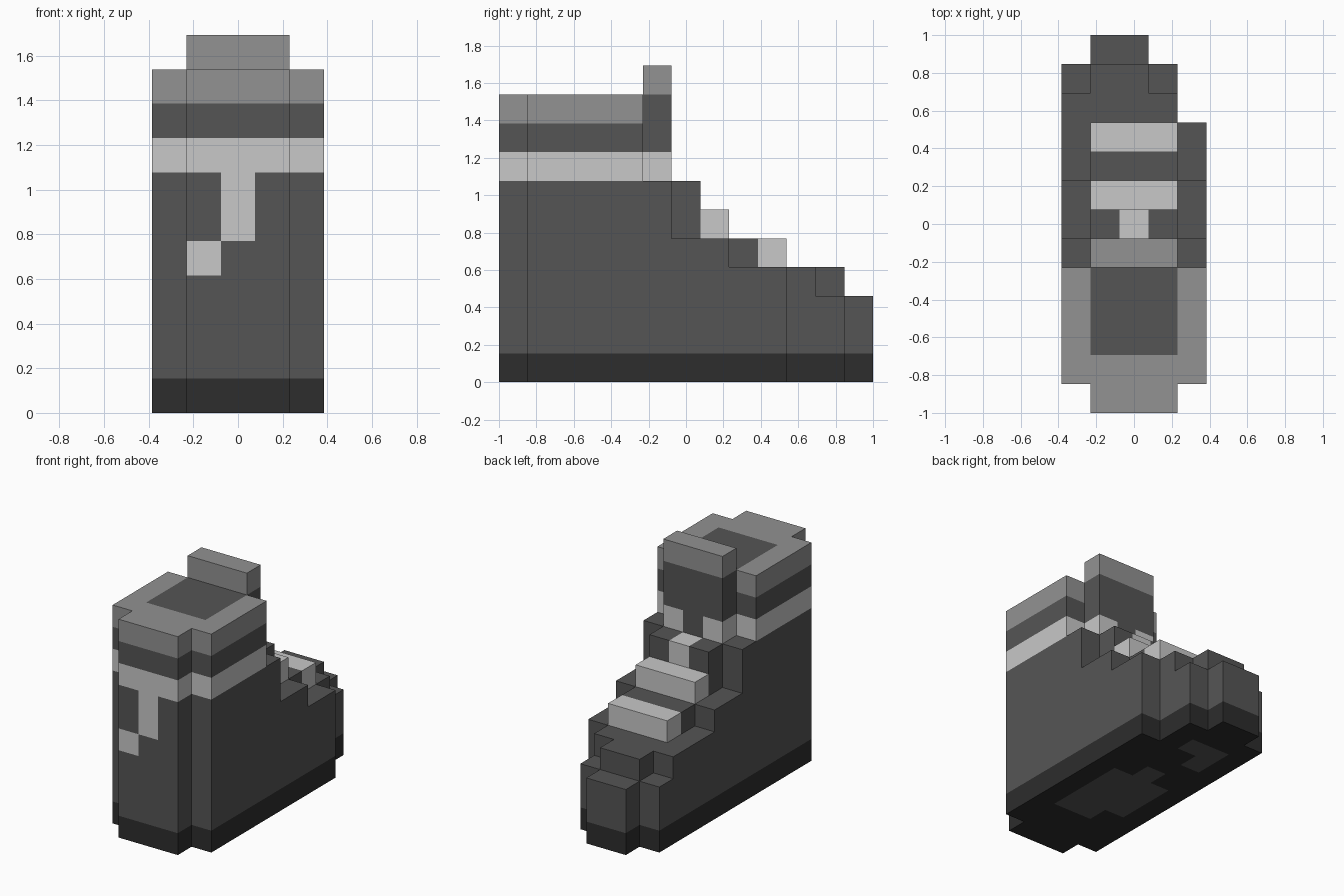
import bpy, bmesh, math
from mathutils import Vector

if "Cube" in bpy.data.objects:
    bpy.data.objects.remove(bpy.data.objects["Cube"])

U = 2 / 13                      # block size; grid is 5 x 13 x 11 blocks


def material(name, v):
    m = bpy.data.materials.new(name)
    m.diffuse_color = (v, v, v, 1)
    m.use_nodes = True
    m.node_tree.nodes["Principled BSDF"].inputs["Base Color"].default_value = m.diffuse_color
    return m


MATS = [material("sole black", 0.026), material("dark grey", 0.091),
        material("mid grey", 0.287), material("light grey", 0.578)]
BLACK, DARK, MID, LIGHT = range(4)
cells = {}                      # block -> (part name, colour)


def fill(part, colour, x, y, z):
    """Fill a box of blocks; each range is (first, end)."""
    for i in range(*x):
        for j in range(*y):
            for k in range(*z):
                cells[i, j, k] = (part, colour)


def footprint(part, colour, z):
    """Rounded heel, straight sides and a toe curving to the left."""
    fill(part, colour, (1, 4), (0, 1), z)
    fill(part, colour, (0, 5), (1, 10), z)
    fill(part, colour, (0, 4), (10, 12), z)
    fill(part, colour, (1, 3), (12, 13), z)


# Sole with dark tread patches underneath
footprint("sole", BLACK, (0, 1))
TREAD = [(x, y) for x in (2, 3) for y in range(3, 7)] + [(2, 7)]
TREAD += [(1, y) for y in range(4, 7)] + [(2, 10), (1, 10), (1, 9)]

# Foot upper, stepping down to the toe
footprint("upper", DARK, (1, 3))
fill("upper", DARK, (1, 3), (10, 12), (3, 4))
fill("upper", DARK, (0, 4), (10, 11), (3, 4))
fill("upper", DARK, (0, 5), (1, 10), (3, 4))
fill("upper", DARK, (0, 5), (1, 8), (4, 5))
fill("upper", DARK, (0, 5), (1, 6), (5, 7))
fill("upper", DARK, (1, 4), (0, 1), (3, 7))
fill("upper", DARK, (1, 4), (6, 7), (5, 7))
fill("upper", DARK, (1, 4), (8, 9), (4, 5))

# Banded collar with a dark opening on top
for k, colour in ((7, LIGHT), (8, DARK), (9, MID)):
    fill("collar", colour, (0, 5), (1, 5), (k, k + 1))
    fill("collar", colour, (1, 4), (0, 1), (k, k + 1))
fill("collar", DARK, (1, 4), (2, 5), (9, 10))

# Tongue with light lower corners and a mid grey tip
fill("tongue", DARK, (1, 4), (5, 6), (7, 10))
fill("tongue", MID, (1, 4), (5, 6), (10, 11))
for i in (1, 3):
    fill("tongue", LIGHT, (i, i + 1), (5, 6), (7, 8))

# Laces
fill("laces", LIGHT, (2, 3), (6, 7), (6, 7))
fill("laces", LIGHT, (1, 4), (7, 8), (5, 6))
fill("laces", LIGHT, (1, 4), (9, 10), (4, 5))

# Heel strap
fill("heel_strap", LIGHT, (2, 3), (0, 1), (5, 7))
fill("heel_strap", LIGHT, (1, 2), (0, 1), (4, 5))

# Build the outer skin of each part
for part in sorted({p for p, c in cells.values()}):
    bm = bmesh.new()
    for pos, (name, colour) in cells.items():
        if name != part:
            continue
        centre = Vector(pos) + Vector((0.5, 0.5, 0.5)) - Vector((2.5, 6.5, 0))
        for axis in range(3):
            for sign in (-1, 1):
                near = list(pos)
                near[axis] += sign
                if tuple(near) in cells:
                    continue
                n, a, b = Vector(), Vector(), Vector()
                n[axis], a[(axis + 1) % 3], b[(axis + 2) % 3] = sign / 2, 0.5, sign / 2
                f = bm.faces.new([bm.verts.new((centre + n + s * a + t * b) * U)
                                  for s, t in ((-1, -1), (1, -1), (1, 1), (-1, 1))])
                tread = axis == 2 and sign < 0 and pos[:2] in TREAD
                f.material_index = DARK if tread else colour
    bmesh.ops.remove_doubles(bm, verts=bm.verts, dist=0.001)
    bmesh.ops.dissolve_limit(bm, angle_limit=math.radians(1), verts=bm.verts,
                             edges=bm.edges, delimit={'MATERIAL'})
    mesh = bpy.data.meshes.new(part)
    bm.to_mesh(mesh)
    bm.free()
    for m in MATS:
        mesh.materials.append(m)
    bpy.context.collection.objects.link(bpy.data.objects.new(part, mesh))
